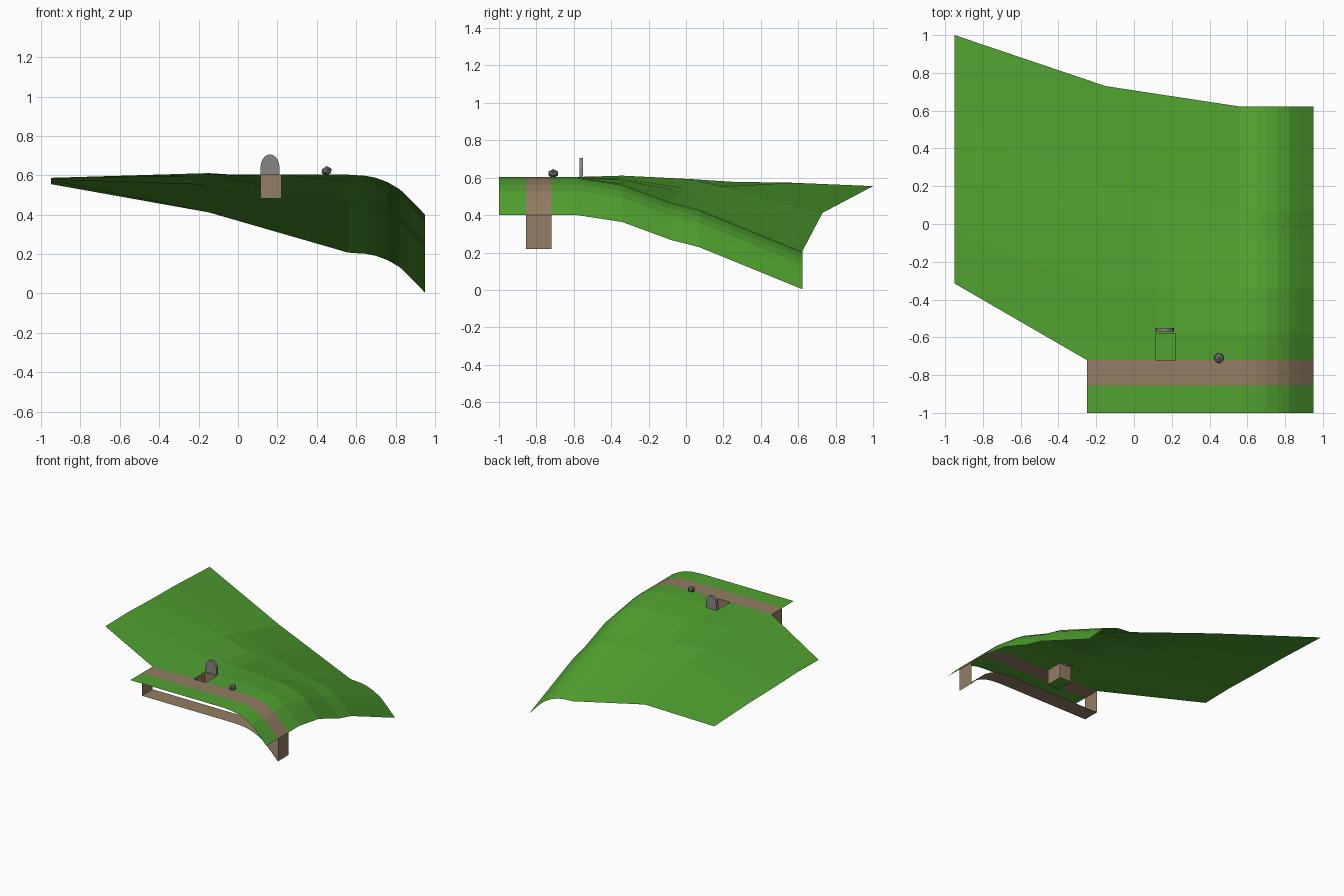
import bpy, bmesh, math

if "Cube" in bpy.data.objects:
    bpy.data.objects.remove(bpy.data.objects["Cube"])

def material(name, rgb):
    m = bpy.data.materials.new(name)
    m.diffuse_color = (*rgb, 1)
    m.use_nodes = True
    m.node_tree.nodes["Principled BSDF"].inputs["Base Color"].default_value = m.diffuse_color
    return m

GRASS = material("grass green", (0.082, 0.36, 0.03))
DIRT = material("dirt brown", (0.29, 0.205, 0.125))
STONE = material("stone grey", (0.24, 0.24, 0.24))
ROCK = material("rock grey", (0.18, 0.18, 0.19))

def finish(name, bm, *mats):
    bmesh.ops.remove_doubles(bm, verts=bm.verts, dist=1e-5)
    me = bpy.data.meshes.new(name)
    bm.to_mesh(me)
    bm.free()
    for m in mats:
        me.materials.append(m)
    ob = bpy.data.objects.new(name, me)
    bpy.context.collection.objects.link(ob)
    return ob

def face(bm, pts, mat=0):
    f = bm.faces.new([bm.verts.new(p) for p in pts])
    f.material_index = mat
    return f

# Hill rows: control points at the left edge, the ridge bend and the start of the right slope
F = 0.603
ROWS = [[(-0.25, y, F), (-0.15, y, F), (0.56, y, F)] for y in (-1.0, -0.855, -0.72)] + [
    [(-0.95, -0.315, 0.583), (-0.15, -0.58, 0.604), (0.56, -0.58, F)],
    [(-0.95, -0.05, 0.587), (-0.15, -0.34, 0.611), (0.56, -0.34, 0.566)],
    [(-0.95, 0.25, 0.578), (-0.15, 0.02, 0.593), (0.56, -0.08, 0.47)],
    [(-0.95, 0.57, 0.573), (-0.15, 0.19, 0.552), (0.56, 0.07, 0.432)],
    [(-0.95, 1.0, 0.555), (-0.15, 0.73, 0.412), (0.56, 0.622, 0.207)]]
HOLE = (0.115, 0.22)
SLOPE = [(0.65, 0.006), (0.70, 0.016), (0.76, 0.038), (0.82, 0.073),
         (0.87, 0.12), (0.95, 0.203)]          # x and drop of the rounded right side

def full_row(ctrl):
    a, b, c = ctrl
    mid = []
    for x in HOLE:
        t = (x - b[0]) / (c[0] - b[0])
        mid.append((x, b[1] + t * (c[1] - b[1]), b[2] + t * (c[2] - b[2])))
    return [a, b, *mid, c] + [(x, c[1], c[2] - d) for x, d in SLOPE]

grid = [full_row(r) for r in ROWS]

# Grass hill, leaving out the path row and the pit opening
bm = bmesh.new()
for r in range(len(grid) - 1):
    for c in range(len(grid[0]) - 1):
        if r == 1 or (r == 2 and c == 2):
            continue
        face(bm, [grid[r][c], grid[r][c + 1], grid[r + 1][c + 1], grid[r + 1][c]])
finish("grass_hill", bm, GRASS)

# Dirt path: top ribbon, lower ribbon and the two end walls
def lower(p):
    return (p[0], p[1], p[2] - 0.18)

bm = bmesh.new()
near, far = grid[1], grid[2]
for c in range(len(near) - 1):
    q = [near[c], near[c + 1], far[c + 1], far[c]]
    face(bm, q)
    face(bm, [lower(p) for p in reversed(q)])
for c, flip in ((0, True), (-1, False)):
    q = [near[c], lower(near[c]), lower(far[c]), far[c]]
    face(bm, q[::-1] if flip else q)
finish("dirt_path", bm, DIRT)

# Open pit with dirt walls and a grass floor
bm = bmesh.new()
(x0, x1), y0, y1, zb = HOLE, -0.72, -0.58, 0.482
loop = [(x0, y0), (x1, y0), (x1, y1), (x0, y1)]
for i in range(4):
    a, b = loop[i], loop[(i + 1) % 4]
    face(bm, [(*b, F), (*b, zb), (*a, zb), (*a, F)])
face(bm, [(*p, zb) for p in loop], 1)
finish("pit", bm, DIRT, GRASS)

# Upright stone slab with an arched top
bm = bmesh.new()
cx, hw, zs = 0.1625, 0.048, 0.64
outline = [(cx - hw, 0.6), (cx + hw, 0.6)] + [
    (cx + hw * math.cos(math.pi * i / 10), zs + 0.066 * math.sin(math.pi * i / 10))
    for i in range(11)]
f = face(bm, [(x, -0.57, z) for x, z in outline])
ext = bmesh.ops.extrude_face_region(bm, geom=[f], use_keep_orig=True)
bmesh.ops.translate(bm, vec=(0, 0.02, 0),
                    verts=[v for v in ext["geom"] if isinstance(v, bmesh.types.BMVert)])
bmesh.ops.remove_doubles(bm, verts=bm.verts, dist=1e-5)
bmesh.ops.recalc_face_normals(bm, faces=bm.faces)
finish("stone_slab", bm, STONE)

# Small faceted rock beside the path
bm = bmesh.new()
bmesh.ops.create_icosphere(bm, subdivisions=1, radius=0.029)
bmesh.ops.scale(bm, vec=(1, 1, 0.85), verts=bm.verts)
bmesh.ops.translate(bm, vec=(0.45, -0.71, 0.622), verts=bm.verts)
finish("rock", bm, ROCK)
